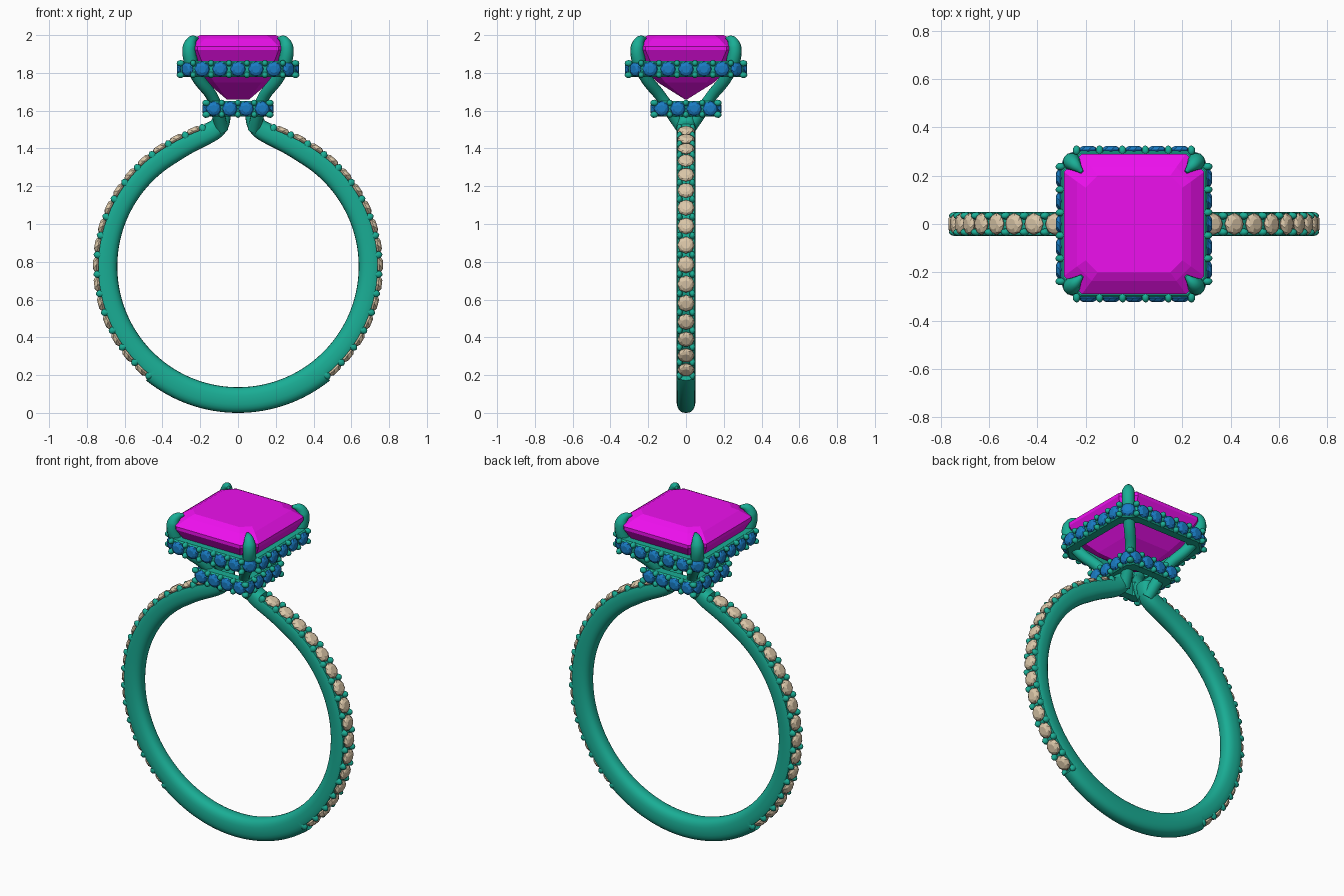
import bpy, bmesh, math
from mathutils import Vector, Matrix
from mathutils.geometry import interpolate_bezier

if "Cube" in bpy.data.objects:
    bpy.data.objects.remove(bpy.data.objects["Cube"])


def mat(name, c):
    m = bpy.data.materials.new(name)
    m.diffuse_color = (*c, 1)
    m.use_nodes = True
    m.node_tree.nodes["Principled BSDF"].inputs["Base Color"].default_value = m.diffuse_color
    return m


METAL = mat("teal_metal", (0.01, 0.42, 0.30))
PINK = mat("magenta_gem", (0.85, 0.005, 0.85))
BLUE = mat("blue_gem", (0.01, 0.20, 0.55))
TAN = mat("tan_gem", (0.72, 0.58, 0.40))


def finish(bm, name, material, smooth=None, mirror=False):
    bmesh.ops.recalc_face_normals(bm, faces=bm.faces)
    me = bpy.data.meshes.new(name)
    bm.to_mesh(me)
    bm.free()
    ob = bpy.data.objects.new(name, me)
    bpy.context.collection.objects.link(ob)
    me.materials.append(material)
    if mirror:
        ob.modifiers.new("mirror", 'MIRROR')
    if smooth:
        bpy.ops.object.select_all(action='DESELECT')
        ob.select_set(True)
        bpy.context.view_layer.objects.active = ob
        bpy.ops.object.shade_smooth_by_angle(angle=math.radians(smooth))
    return ob


def loft(bm, loops, start=True, end=True, closed=False):
    rows = [[bm.verts.new(p) for p in lp] for lp in loops]
    n = len(rows[0])
    pairs = list(zip(rows, rows[1:])) + ([(rows[-1], rows[0])] if closed else [])
    for a, b in pairs:
        for i in range(n):
            j = (i + 1) % n
            bm.faces.new((a[i], a[j], b[j], b[i]))
    if not closed:
        if start:
            bm.faces.new(rows[0][::-1])
        if end:
            bm.faces.new(rows[-1])


def octagon(hx, hy, c, z):
    return [Vector(p) for p in (
        (hx, -hy + c, z), (hx, hy - c, z), (hx - c, hy, z), (-hx + c, hy, z),
        (-hx, hy - c, z), (-hx, -hy + c, z), (-hx + c, -hy, z), (hx - c, -hy, z))]


def frame(pos, normal, side):
    n, s = normal.normalized(), side.normalized()
    m = Matrix((s, n.cross(s), n)).transposed().to_4x4()
    m.translation = pos
    return m


def gem(bm, pos, normal, side, r):
    # round stone: table, kite ring, girdle, pavilion
    m = frame(pos, normal, side)
    loops = []
    for k, z, off in ((0.5, 0.42, 0), (0.82, 0.26, 0.5), (1, 0, 0), (0.97, -0.08, 0), (0.1, -0.75, 0)):
        loops.append([m @ Vector((r * k * math.cos((i + off) * math.pi / 4),
                                  r * k * math.sin((i + off) * math.pi / 4), r * z)) for i in range(8)])
    loft(bm, loops)


def bead(bm, pos, normal, side, sx, sy, sz):
    m = frame(pos, normal, side) @ Matrix.Diagonal((sx, sy, sz, 1))
    bmesh.ops.create_icosphere(bm, subdivisions=2, radius=1, matrix=m)


# --- band path: right half, from the bottom up into the shoulder ---
R, CZ = 0.707, 0.775
path = [Vector((R * math.cos(math.radians(a)), 0, CZ + R * math.sin(math.radians(a)))) for a in range(-90, 60, 2)]
p0 = Vector((R * 0.5, 0, CZ + R * 0.866))
path += interpolate_bezier(p0, p0 + Vector((-0.19, 0, 0.11)), Vector((0.085, 0, 1.47)), Vector((0.085, 0, 1.59)), 24)
dist = [0.0]
for a, b in zip(path, path[1:]):
    dist.append(dist[-1] + (b - a).length)


def at(s):
    i = max(k for k in range(len(path) - 1) if dist[k] <= s)
    t = (path[i + 1] - path[i]).normalized()
    return path[i] + t * (s - dist[i]), t, Vector((t.z, 0, -t.x))


def section(s):
    p, t, n = at(s)
    if s < 0.001:
        t, n = Vector((1, 0, 0)), Vector((0, 0, -1))
    f = max(0, (s - 1.85) / (dist[-1] - 1.85))
    a, b = 0.068 - 0.023 * f, 0.05
    cap = 0.032 if 0.481 < s < 2.07 else 1
    pts = []
    for i in range(24):
        c, d = math.cos(i * math.pi / 12), math.sin(i * math.pi / 12)
        u = min(cap, math.copysign(abs(c) ** 0.8, c) * a)
        v = math.copysign(abs(d) ** 0.8, d) * b
        pts.append(p + n * u + Vector((0, v, 0)))
    return pts


bm = bmesh.new()
stops = sorted([d for d in dist[:-1] if abs(d - 0.481) > 0.006] + [0.480, 0.482, dist[-1] - 1e-4])
loft(bm, [section(s) for s in stops], start=False)
finish(bm, "band", METAL, 40, True)

# --- stones and beads along the band ---
gems, beads = bmesh.new(), bmesh.new()
Y = Vector((0, 1, 0))
for k in range(17):
    s = 0.532 + 0.098 * k
    if k < 16:
        p, t, n = at(s)
        gem(gems, p + n * 0.041, n, t, 0.046)
    p, t, n = at(s - 0.049)
    for v in (-1, 1):
        bead(beads, p + n * 0.034 + Y * 0.034 * v, n, t, 0.02, 0.016, 0.026)
finish(gems, "band_stones", TAN, None, True)
finish(beads, "band_beads", METAL, 60, True)


# --- square halos: metal rail, outward-facing stones, beads between ---
def halo(name, z, h, c, n, pitch, corner):
    rail, gems, beads = bmesh.new(), bmesh.new(), bmesh.new()
    hh, w, e = 0.042, 0.055, 0.008
    prof = [(h - e, -hh), (h, -hh + e), (h, hh - e), (h - e, hh), (h - w, hh), (h - w, -hh)]
    loft(rail, [octagon(r, r, c, z + dz) for r, dz in prof], closed=True)
    up = Vector((0, 0, 1))
    for q in range(4):
        rot = Matrix.Rotation(q * math.pi / 2, 3, 'Z')
        nrm, tan = rot @ Vector((1, 0, 0)), rot @ Vector((0, 1, 0))
        for i in range(n + 1):
            o = (i - n / 2) * pitch
            for s in (-1, 1):
                bead(beads, nrm * (h + 0.002) + tan * o + up * (z + s * 0.031), nrm, tan, 0.016, 0.017, 0.021)
            if i < n:
                gem(gems, nrm * (h + 0.004) + tan * (o + pitch / 2) + up * z, nrm, tan, 0.041)
        diag = (nrm + tan).normalized()
        cp = (nrm + tan) * (h - c / 2) + up * z
        if corner:
            gem(gems, cp + diag * 0.004, diag, tan - nrm, 0.041)
        else:
            bead(beads, cp, diag, tan - nrm, 0.02, 0.042, 0.015)
    finish(rail, name + "_rail", METAL)
    finish(gems, name + "_stones", BLUE)
    finish(beads, name + "_beads", METAL, 60)


halo("upper_halo", 1.82, 0.302, 0.075, 5, 0.095, True)
halo("lower_halo", 1.61, 0.166, 0.03, 4, 0.086, False)

# --- centre stone: step cut with clipped corners and a short keel ---
bm = bmesh.new()
loft(bm, [octagon(*r) for r in (
    (0.20, 0.20, 0.05, 2.0), (0.235, 0.235, 0.06, 1.982), (0.29, 0.29, 0.075, 1.94), (0.29, 0.29, 0.075, 1.92),
    (0.24, 0.235, 0.06, 1.83), (0.165, 0.15, 0.04, 1.75), (0.06, 0.006, 0.004, 1.66))])
finish(bm, "centre_stone", PINK)

# --- four prongs rising from the shoulders to claws over the corners ---
cu = bpy.data.curves.new("prongs", 'CURVE')
cu.dimensions = '3D'
cu.bevel_depth, cu.bevel_resolution, cu.use_fill_caps, cu.resolution_u = 1, 4, True, 8
pts = [(0.085, 0.015, 1.50, 0.034), (0.105, 0.07, 1.58, 0.034), (0.135, 0.13, 1.67, 0.031),
       (0.215, 0.215, 1.78, 0.033), (0.252, 0.252, 1.87, 0.037), (0.256, 0.256, 1.94, 0.036),
       (0.243, 0.243, 1.972, 0.026), (0.215, 0.215, 1.985, 0.008)]
for sx in (-1, 1):
    for sy in (-1, 1):
        sp = cu.splines.new('BEZIER')
        sp.bezier_points.add(len(pts) - 1)
        for b, (x, y, z, r) in zip(sp.bezier_points, pts):
            b.co, b.radius = (sx * x, sy * y, z), r
            b.handle_left_type = b.handle_right_type = 'AUTO'
        sp.use_smooth = True
ob = bpy.data.objects.new("prongs", cu)
bpy.context.collection.objects.link(ob)
cu.materials.append(METAL)
bpy.ops.object.select_all(action='DESELECT')
ob.select_set(True)
bpy.context.view_layer.objects.active = ob
bpy.ops.object.convert(target='MESH')
